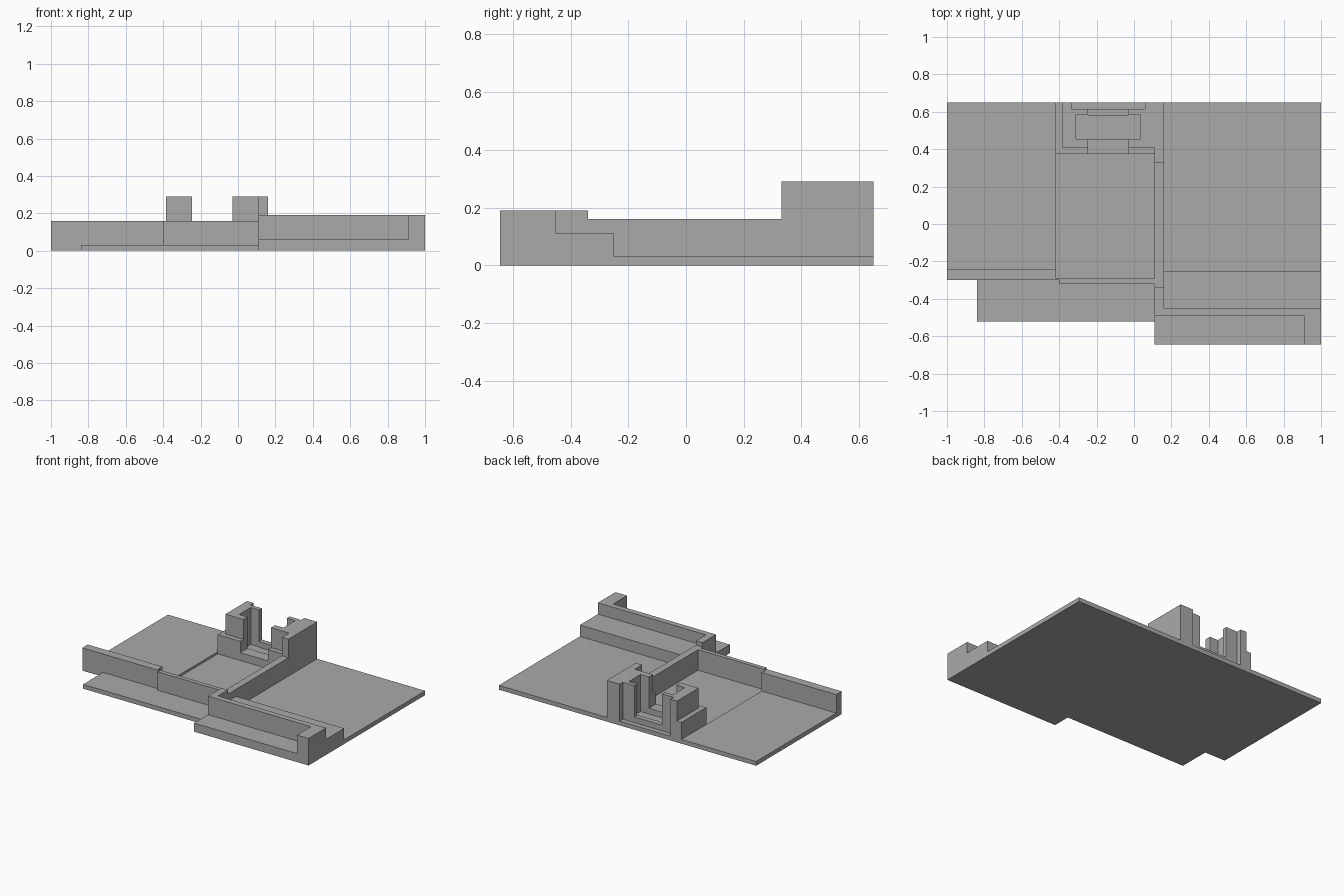
import bpy
import bmesh

cube = bpy.data.objects.get("Cube")
if cube:
    bpy.data.objects.remove(cube, do_unlink=True)

grey = bpy.data.materials.new("plain grey")
grey.use_nodes = True
colour = (0.4, 0.4, 0.4, 1)
grey.diffuse_color = colour
grey.node_tree.nodes["Principled BSDF"].inputs["Base Color"].default_value = colour

SKIN = 0.015    # thin bottom sheet, also the floor of the sunken bay
FLOOR = 0.03    # main floor level
CENTRE = -0.1375  # symmetry line of the slotted bracket


def prism(name, outline, bottom, top):
    """Extrude a plan outline between two heights."""
    bm = bmesh.new()
    face = bm.faces.new([bm.verts.new((x, y, bottom)) for x, y in outline])
    up = bmesh.ops.extrude_face_region(bm, geom=[face])["geom"]
    bmesh.ops.translate(bm, vec=(0, 0, top - bottom),
                        verts=[v for v in up if isinstance(v, bmesh.types.BMVert)])
    bmesh.ops.recalc_face_normals(bm, faces=bm.faces)
    mesh = bpy.data.meshes.new(name)
    bm.to_mesh(mesh)
    bm.free()
    mesh.materials.append(grey)
    obj = bpy.data.objects.new(name, mesh)
    bpy.context.collection.objects.link(obj)
    return obj


def box(name, x0, x1, y0, y1, z0, z1):
    return prism(name, [(x0, y0), (x1, y0), (x1, y1), (x0, y1)], z0, z1)


# Bottom sheet
prism("base_sheet", [(-1, -0.30), (-0.84, -0.30), (-0.84, -0.52), (0.11, -0.52),
                     (0.11, -0.645), (1, -0.645), (1, 0.65), (-1, 0.65)], 0, SKIN)

# Raised floors around the sunken bay
box("right_floor", -1, -0.42, -0.30, 0.65, SKIN, FLOOR)
box("bracket_floor", -0.42, 0.11, 0.375, 0.65, SKIN, FLOOR)
box("left_floor", 0.11, 1, -0.645, 0.65, SKIN, FLOOR)
box("front_apron", -0.84, 0.11, -0.52, -0.30, SKIN, FLOOR)

# Low front walls
prism("front_wall", [(-1, -0.30), (-0.40, -0.30), (-0.40, -0.32), (0.11, -0.32),
                     (0.11, -0.29), (-0.42, -0.29), (-0.42, -0.24), (-1, -0.24)],
      SKIN, 0.16)

# Dividing wall in three heights
for name, y0, y1, top in (("front", -0.49, -0.34, 0.19),
                          ("middle", -0.34, 0.33, 0.16),
                          ("back", 0.33, 0.65, 0.29)):
    box("dividing_wall_" + name, 0.11, 0.16, y0, y1, SKIN, top)

# Stepped block at the front left
box("front_ledge", 0.11, 0.91, -0.645, -0.49, FLOOR, 0.06)
prism("ledge_wall", [(0.16, -0.49), (0.91, -0.49), (0.91, -0.645), (1, -0.645),
                     (1, -0.45), (0.16, -0.45)], FLOOR, 0.19)
box("rear_step", 0.16, 1, -0.45, -0.25, FLOOR, 0.11)

# Slotted bracket: mirrored uprights and shelves with sills between them
upright = [(-0.385, 0.41), (-0.245, 0.41), (-0.245, 0.455), (-0.31, 0.455),
           (-0.31, 0.585), (-0.245, 0.585), (-0.245, 0.615), (-0.335, 0.615),
           (-0.335, 0.65), (-0.385, 0.65)]
shelf = [(-0.42, 0.375), (-0.245, 0.375), (-0.245, 0.41), (-0.385, 0.41),
         (-0.385, 0.65), (-0.42, 0.65)]
for side in ("right", "left"):
    for part, outline, top in (("upright", upright, 0.29), ("shelf", shelf, 0.15)):
        if side == "left":
            outline = [(2 * CENTRE - x, y) for x, y in outline]
        prism(side + "_bracket_" + part, outline, SKIN, top)
box("front_sill", -0.245, -0.03, 0.375, 0.455, SKIN, 0.07)
box("back_sill", -0.245, -0.03, 0.58, 0.615, SKIN, 0.07)
